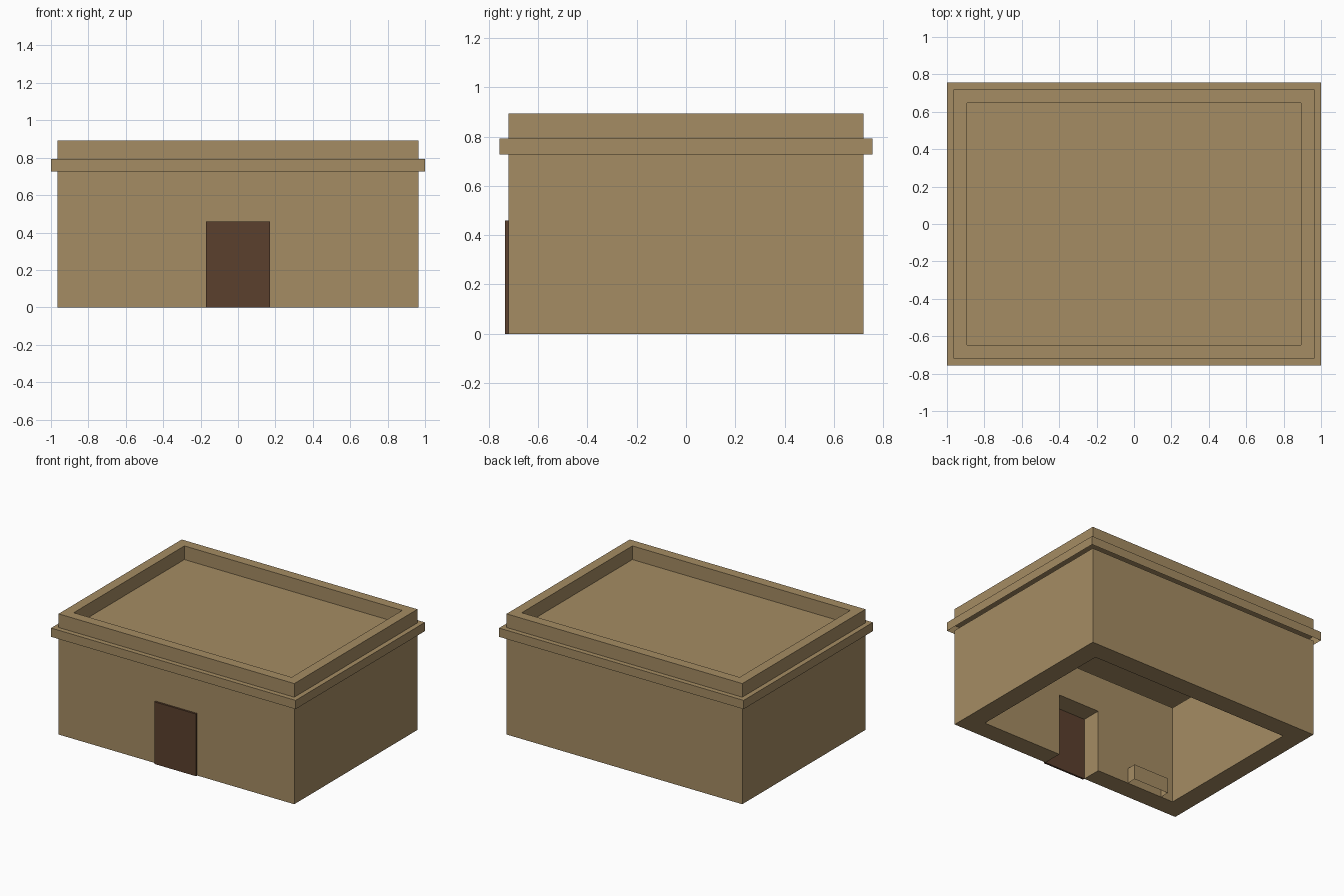
import bpy
import bmesh
from mathutils import Vector

cube = bpy.data.objects.get("Cube")
if cube:
    bpy.data.objects.remove(cube, do_unlink=True)


def material(name, rgb):
    mat = bpy.data.materials.new(name)
    mat.use_nodes = True
    color = (*rgb, 1.0)
    mat.diffuse_color = color
    bsdf = mat.node_tree.nodes["Principled BSDF"]
    bsdf.inputs["Base Color"].default_value = color
    bsdf.inputs["Roughness"].default_value = 0.9
    return mat


def box(name, lo, hi, mat=None, open_bottom=False):
    """Axis-aligned box between two corners, optionally without its underside."""
    lo, hi = Vector(lo), Vector(hi)
    bm = bmesh.new()
    bmesh.ops.create_cube(bm, size=1.0)
    for v in bm.verts:
        v.co = (lo + hi) / 2 + v.co * (hi - lo)
    if open_bottom:
        under = [f for f in bm.faces if f.normal.z < -0.5]
        bmesh.ops.delete(bm, geom=under, context="FACES_ONLY")
    mesh = bpy.data.meshes.new(name)
    bm.to_mesh(mesh)
    bm.free()
    if mat:
        mesh.materials.append(mat)
    obj = bpy.data.objects.new(name, mesh)
    bpy.context.collection.objects.link(obj)
    return obj


def centred(name, x, y, z0, z1, *args, **kw):
    """Box centred on the origin in plan, with half sizes x and y."""
    return box(name, (-x, -y, z0), (x, y, z1), *args, **kw)


def carve(target, cutter):
    """Subtract the cutter from the target, then drop the cutter."""
    cutter.hide_render = True
    mod = target.modifiers.new("carve", "BOOLEAN")
    mod.operation = "DIFFERENCE"
    mod.solver = "EXACT"
    mod.object = cutter
    bpy.context.view_layer.objects.active = target
    bpy.ops.object.modifier_apply(modifier=mod.name)
    bpy.data.objects.remove(cutter, do_unlink=True)


sand = material("sandstone", (0.376, 0.262, 0.125))
wood = material("dark_wood", (0.105, 0.051, 0.027))

HALF_X, HALF_Y = 0.965, 0.72
WALL, RIM, EAVE = 0.144, 0.073, 0.036
WALL_TOP, ROOF, TOP = 0.727, 0.792, 0.893
DOOR_X, DOOR_Z = 0.17, 0.46

# Hollow walls with a doorway
walls = centred("walls", HALF_X, HALF_Y, 0, WALL_TOP, sand)
carve(walls, centred("room_cutter", HALF_X - WALL, HALF_Y - WALL, -1, 1))
carve(walls, box("doorway_cutter", (-DOOR_X, -1, -1), (DOOR_X, -0.4, DOOR_Z)))

# Roof slab with overhanging edge, hollow underneath
centred("roof_cornice", HALF_X + EAVE, HALF_Y + EAVE, WALL_TOP, ROOF,
        sand, open_bottom=True)

# Raised rim around the flat roof
parapet = centred("parapet", HALF_X, HALF_Y, ROOF, TOP, sand)
carve(parapet, centred("rim_cutter", HALF_X - RIM, HALF_Y - RIM, 0, 2))

# Door panel on the outside of the doorway
box("door", (-DOOR_X, -HALF_Y - 0.014, 0), (DOOR_X, -HALF_Y, DOOR_Z), wood)

# Low bench against the inside of the front wall
inner = -HALF_Y + WALL
box("inner_bench", (-0.72, inner, 0), (-0.43, inner + 0.07, 0.113),
    sand, open_bottom=True)
